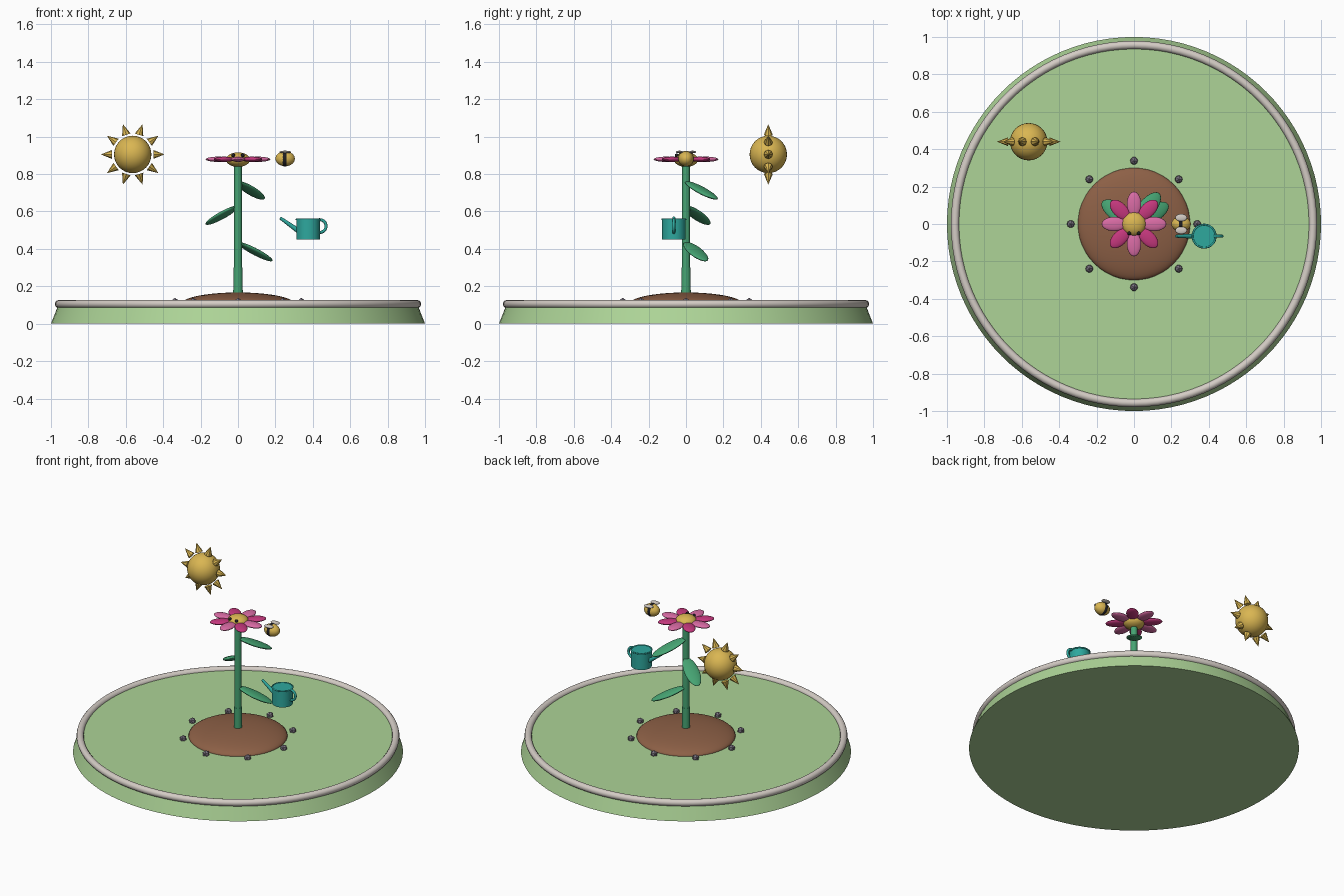
import bpy, math
from mathutils import Vector, Matrix

if "Cube" in bpy.data.objects:
    bpy.data.objects.remove(bpy.data.objects["Cube"])


def colour(name, r, g, b):
    lin = [(c / 255 / 12.92 if c < 11 else ((c / 255 + 0.055) / 1.055) ** 2.4) for c in (r, g, b)]
    m = bpy.data.materials.new(name)
    m.diffuse_color = (*lin, 1)
    m.use_nodes = True
    m.node_tree.nodes["Principled BSDF"].inputs["Base Color"].default_value = m.diffuse_color
    return m


GRASS = colour("grass green", 173, 212, 151)
STONE = colour("pale stone", 212, 204, 197)
SOIL = colour("soil brown", 141, 96, 70)
GREEN = colour("leaf green", 70, 164, 115)
PINK = colour("light pink", 218, 108, 165)
MAGENTA = colour("deep pink", 198, 56, 126)
GOLD = colour("gold", 218, 182, 82)
TEAL = colour("teal", 46, 168, 158)
GREY = colour("pebble grey", 122, 115, 128)
BLACK = colour("black", 30, 30, 34)


def finish(name, mat, smooth=True):
    o = bpy.context.object
    o.name = name
    o.data.materials.append(mat)
    if smooth:
        bpy.ops.object.shade_smooth_by_angle(angle=math.radians(35))
    return o


def ball(name, mat, loc, size, seg=32, rings=16):
    bpy.ops.mesh.primitive_uv_sphere_add(segments=seg, ring_count=rings, radius=1, location=loc)
    o = finish(name, mat)
    o.scale = size
    return o


def cone(name, mat, a, b, r1, r2, sides=24):
    """Tapered rod from point a to point b."""
    a, b = Vector(a), Vector(b)
    d = b - a
    bpy.ops.mesh.primitive_cone_add(vertices=sides, radius1=r1, radius2=r2, depth=d.length,
                                    location=(a + b) / 2, rotation=d.to_track_quat('Z', 'Y').to_euler())
    return finish(name, mat, sides > 12)


def ring(name, mat, loc, major, minor, rot=(0, 0, 0), seg=32):
    bpy.ops.mesh.primitive_torus_add(major_radius=major, minor_radius=minor, major_segments=seg,
                                     minor_segments=12, location=loc, rotation=rot)
    return finish(name, mat)


# Ground: tapered lawn disc, border, soil mound and pebbles
cone("lawn", GRASS, (0, 0, 0), (0, 0, 0.107), 1.0, 0.958, 96)
ring("lawn_border", STONE, (0, 0, 0.105), 0.957, 0.022, seg=96)
ball("soil_mound", SOIL, (0, 0, 0.107), (0.3, 0.3, 0.06), 48, 24)
for i in range(8):
    t = i * math.pi / 4
    bpy.ops.mesh.primitive_ico_sphere_add(subdivisions=1, radius=0.023,
                                          location=(0.338 * math.cos(t), 0.338 * math.sin(t), 0.115))
    finish(f"pebble_{i + 1}", GREY, False)

# Stem in two thicknesses
cone("stem_lower", GREEN, (0, 0, 0.13), (0, 0, 0.30), 0.026, 0.024)
cone("stem_upper", GREEN, (0, 0, 0.30), (0, 0, 0.86), 0.022, 0.02)

# Drooping leaves, each stretched from the stem to its tip
leaves = [((0, 0, 0.76), (0.135, 0.165, 0.665)),
          ((0, 0, 0.63), (-0.17, 0.12, 0.53)),
          ((0, 0, 0.435), (0.183, 0.105, 0.335))]
for i, (root, tip) in enumerate(leaves):
    root, tip = Vector(root), Vector(tip)
    along = (tip - root).normalized()
    side = Vector((0, 0, 1)).cross(along).normalized()
    leaf = ball(f"leaf_{i + 1}", GREEN, (0, 0, 0), (1, 1, 1), 24, 12)
    basis = Matrix((along, side, along.cross(side))).transposed().to_4x4()
    leaf.matrix_world = (Matrix.Translation((root + tip) / 2) @ basis
                         @ Matrix.Diagonal(((tip - root).length / 2, 0.048, 0.016, 1)))

# Flower head
for i in range(8):
    t = i * math.pi / 4
    p = ball(f"petal_{i + 1}", MAGENTA if i % 2 else PINK,
             (0.107 * math.cos(t), 0.107 * math.sin(t), 0.879), (0.066, 0.038, 0.014), 24, 12)
    p.rotation_euler.z = t
ball("flower_centre", GOLD, (0, 0, 0.877), (0.064, 0.064, 0.039))
for s in (-1, 1):
    ball("flower_eye", BLACK, (s * 0.025, -0.05, 0.9), (0.01, 0.01, 0.01), 16, 8)

# Bee
ball("bee_body", GOLD, (0.252, 0, 0.882), (0.052, 0.04, 0.04))
band = ring("bee_stripe", BLACK, (0.25, 0, 0.882), 0.034, 0.008, (0, math.pi / 2, 0))
band.scale.z = 1.7
for s in (-1, 1):
    ball("bee_wing", STONE, (0.252, s * 0.034, 0.918), (0.032, 0.02, 0.007), 16, 8)

# Watering can
CX, CY = 0.375, -0.065
cone("can_body", TEAL, (CX, CY, 0.45), (CX, CY, 0.56), 0.063, 0.063, 32)
ring("can_rim", TEAL, (CX, CY, 0.558), 0.062, 0.005)
cone("can_spout", TEAL, (0.325, CY, 0.495), (0.225, CY, 0.566), 0.014, 0.008, 16)
ring("can_handle", TEAL, (0.437, CY, 0.522), 0.034, 0.008, (math.pi / 2, 0, 0))

# Sun with a ring of pointed rays
SUN = Vector((-0.563, 0.44, 0.905))
ball("sun", GOLD, SUN, (0.1, 0.1, 0.1))
for i in range(10):
    t = i * math.pi / 5
    d = Vector((math.cos(t), 0, math.sin(t)))
    cone(f"sun_ray_{i + 1}", GOLD, SUN + d * 0.11, SUN + d * 0.17, 0.024, 0, 8)
